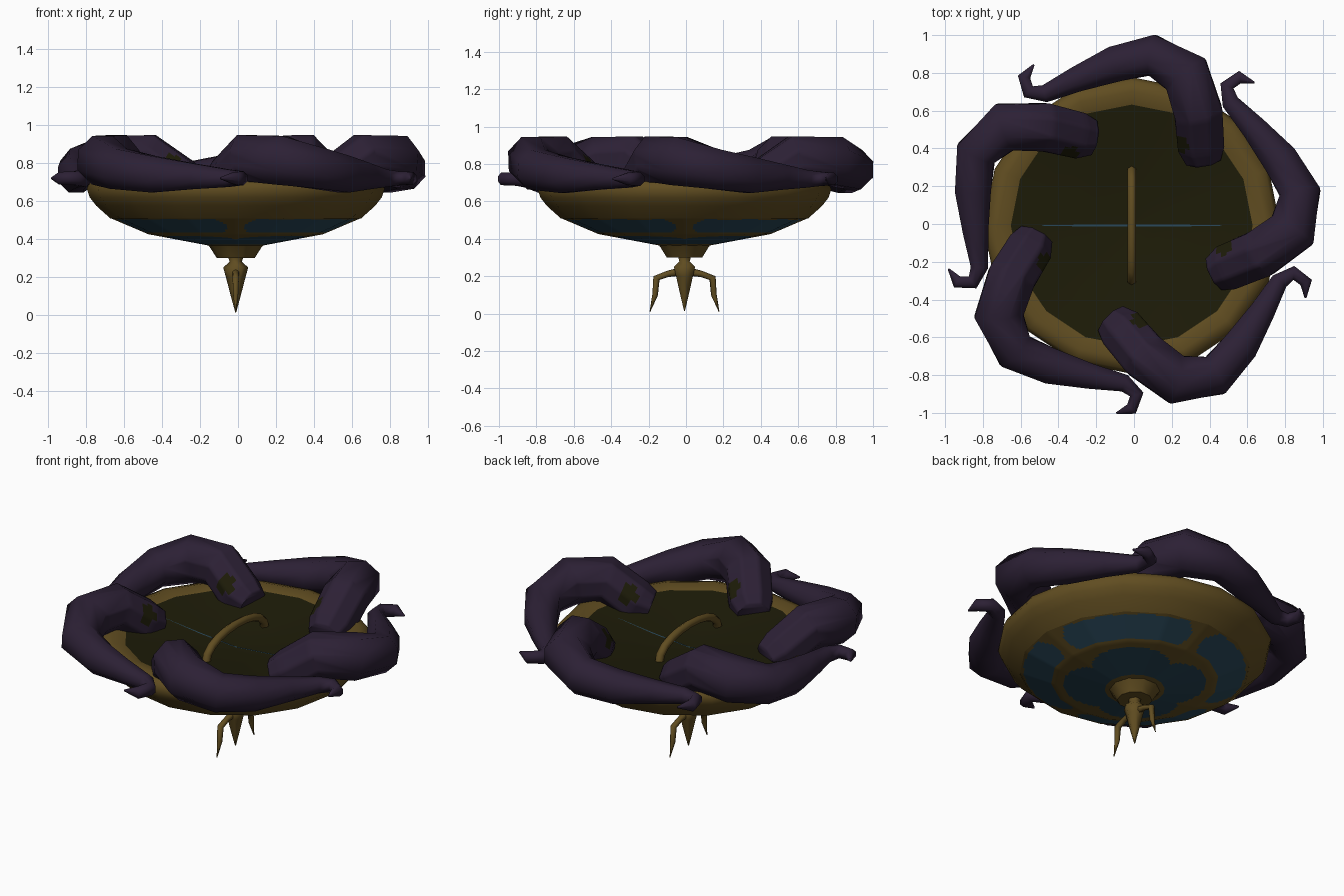
import bpy, bmesh
from math import sin, cos, pi, atan2, hypot, radians
from mathutils import Vector

if "Cube" in bpy.data.objects:
    bpy.data.objects.remove(bpy.data.objects["Cube"], do_unlink=True)

AXIS = Vector((-0.012, -0.008, 0))  # shared turning axis of bowl and tentacles


def material(name, rgb):
    m = bpy.data.materials.new(name)
    m.use_nodes = True
    m.diffuse_color = (*rgb, 1)
    b = m.node_tree.nodes["Principled BSDF"]
    b.inputs["Base Color"].default_value = (*rgb, 1)
    b.inputs["Roughness"].default_value = 0.8
    return m


GOLD = material("old gold", (0.118, 0.074, 0.015))
OLIVE = material("dark olive", (0.0125, 0.0115, 0.0025))
BLUE = material("blue window glass", (0.023, 0.066, 0.102))
DEEP = material("deep blue glass", (0.018, 0.052, 0.080))
PURPLE = material("dark purple skin", (0.025, 0.0145, 0.035))


def finish(name, bm, mats, angle=50):
    bmesh.ops.recalc_face_normals(bm, faces=bm.faces)
    me = bpy.data.meshes.new(name)
    bm.to_mesh(me)
    bm.free()
    for m in mats:
        me.materials.append(m)
    ob = bpy.data.objects.new(name, me)
    ob.location = AXIS
    bpy.context.collection.objects.link(ob)
    bpy.ops.object.select_all(action="DESELECT")
    ob.select_set(True)
    bpy.context.view_layer.objects.active = ob
    bpy.ops.object.shade_smooth_by_angle(angle=radians(angle))
    return ob


def skin(bm, rings):
    n = len(rings[0])
    for a, b in zip(rings, rings[1:]):
        for i in range(n):
            j = (i + 1) % n
            bm.faces.new((a[i], a[j], b[j], b[i]))


def lathe(profile, steps, sides, caps=()):
    """Turn (radius, height) pairs; the outline is a polygon of `sides`."""
    bm = bmesh.new()
    rings = []
    for r, z in profile:
        ring = []
        for i in range(steps):
            a = 2 * pi * i / steps
            off = a % (2 * pi / sides) - pi / sides
            k = r * cos(pi / sides) / cos(off)
            ring.append(bm.verts.new((k * cos(a), k * sin(a), z)))
        rings.append(ring)
    skin(bm, rings)
    for c in caps:
        bm.faces.new(rings[c])
    return bm


def sweep(path, sides):
    """Tube through (x, y, z, radius) points."""
    bm = bmesh.new()
    pts = [Vector(p[:3]) for p in path]
    rings = []
    for i, p in enumerate(pts):
        t = (pts[min(i + 1, len(pts) - 1)] - pts[max(i - 1, 0)]).normalized()
        s = t.cross(Vector((0, 0, 1))).normalized()
        u = s.cross(t)
        r = path[i][3]
        rings.append([bm.verts.new(p + r * (cos(2 * pi * (k + .5) / sides) * s
                      + sin(2 * pi * (k + .5) / sides) * u)) for k in range(sides)])
    skin(bm, rings)
    bm.faces.new(rings[0])
    bm.faces.new(rings[-1])
    return bm


def subdivided(points, n):
    out = []
    for a, b in zip(points, points[1:]):
        for k in range(n):
            out.append(tuple(p + (q - p) * k / n for p, q in zip(a, b)))
    return out + [points[-1]]


# Bowl underside: gold with glass windows between four spokes and a scalloped centre
under = subdivided([(0.66, 0.51), (0.46, 0.425), (0.14, 0.365)], 20)
bm = lathe(under, 224, 16)
for f in bm.faces:
    c = f.calc_center_median()
    r, a = hypot(c.x, c.y), atan2(c.y, c.x)
    spoke = min(abs(c.x), abs(c.y))
    if 0.475 < r < 0.635 and spoke > 0.045 + 4 * (r - 0.55) ** 2 + 0.6 * max(0, r - 0.57):
        f.material_index = 1
    elif 0.17 < r < 0.31 + 0.10 * abs(sin(2 * a)) ** 0.6:
        f.material_index = 2
finish("bowl_underside", bm, [GOLD, BLUE, DEEP])

# Rounded rim
rim = [(0.66, 0.508), (0.735, 0.575), (0.77, 0.62), (0.785, 0.665),
       (0.765, 0.705), (0.71, 0.722), (0.64, 0.702)]
finish("rim", lathe(rim, 16, 16), [GOLD])

# Shallow dark dish inside the rim
dish = [(0.64, 0.702), (0.5, 0.685), (0.25, 0.655), (0.02, 0.635)]
finish("inner_dish", lathe(dish, 16, 16, [-1]), [OLIVE])

# Thin glass seam across the dish, tapering outwards
for s, side in ((-1, "right"), (1, "left")):
    bm = bmesh.new()
    rows = [[bm.verts.new((s * x, y, z)) for y in (-w, w)]
            for x, z, w in ((0.0, 0.638, 0.005), (0.25, 0.659, 0.005), (0.49, 0.688, 0.001))]
    for (a, b), (c, d) in zip(rows, rows[1:]):
        bm.faces.new((a, b, d, c) if s < 0 else (a, c, d, b))
    finish(f"dish_seam_{side}", bm, [BLUE])

# Arched handle over the dish
arch = [(0, -0.295 * cos(pi * k / 10), 0.64 + 0.14 * sin(pi * k / 10) ** 0.8, 0.025)
        for k in range(11)]
finish("handle", sweep(arch, 6), [GOLD], 70)

# Cup and pointed finial under the bowl
finish("cup", lathe([(0.15, 0.372), (0.135, 0.355), (0.10, 0.30)], 10, 10, [0, -1]), [GOLD])
finish("finial", lathe([(0.042, 0.31), (0.032, 0.28), (0.066, 0.25), (0.052, 0.20),
                        (0.026, 0.10), (0.003, 0.015)], 6, 6, [0, -1]), [GOLD], 70)

# Pair of bent prongs beside the finial
for s, side in ((-1, "front"), (1, "back")):
    prong = [(0, s * 0.02, 0.225, 0.022), (0, s * 0.09, 0.212, 0.017),
             (0, s * 0.15, 0.19, 0.019), (0, s * 0.157, 0.10, 0.015), (0, s * 0.185, 0.01, 0.002)]
    finish(f"{side}_prong", sweep(prong, 6), [GOLD], 70)

# Five tentacles: blunt on the dish, arching over the rim, tapering to a hook
tentacle = [(0.378, 0.345, 0.672, 0.10), (0.365, 0.43, 0.705, 0.133), (0.352, 0.60, 0.825, 0.138),
            (0.288, 0.80, 0.815, 0.14), (0.11, 0.902, 0.77, 0.116), (-0.09, 0.855, 0.74, 0.103),
            (-0.29, 0.775, 0.73, 0.073), (-0.46, 0.698, 0.72, 0.05), (-0.547, 0.708, 0.72, 0.04),
            (-0.57, 0.787, 0.72, 0.036), (-0.518, 0.852, 0.72, 0.005)]
bm = sweep(tentacle, 8)
spot = Vector((0.272, 0.45, 0.79))
bmesh.ops.subdivide_edges(bm, edges=[e for e in bm.edges
                          if all((v.co - spot).length < 0.3 for v in e.verts)],
                          cuts=5, use_grid_fill=True)
for f in bm.faces:
    if (f.calc_center_median() - spot).length < 0.06:
        f.material_index = 1
first = finish("tentacle_1", bm, [PURPLE, OLIVE], 70)
for k in range(1, 5):
    ob = bpy.data.objects.new(f"tentacle_{k + 1}", first.data)
    ob.location = AXIS
    ob.rotation_euler.z = k * 2 * pi / 5
    bpy.context.collection.objects.link(ob)
